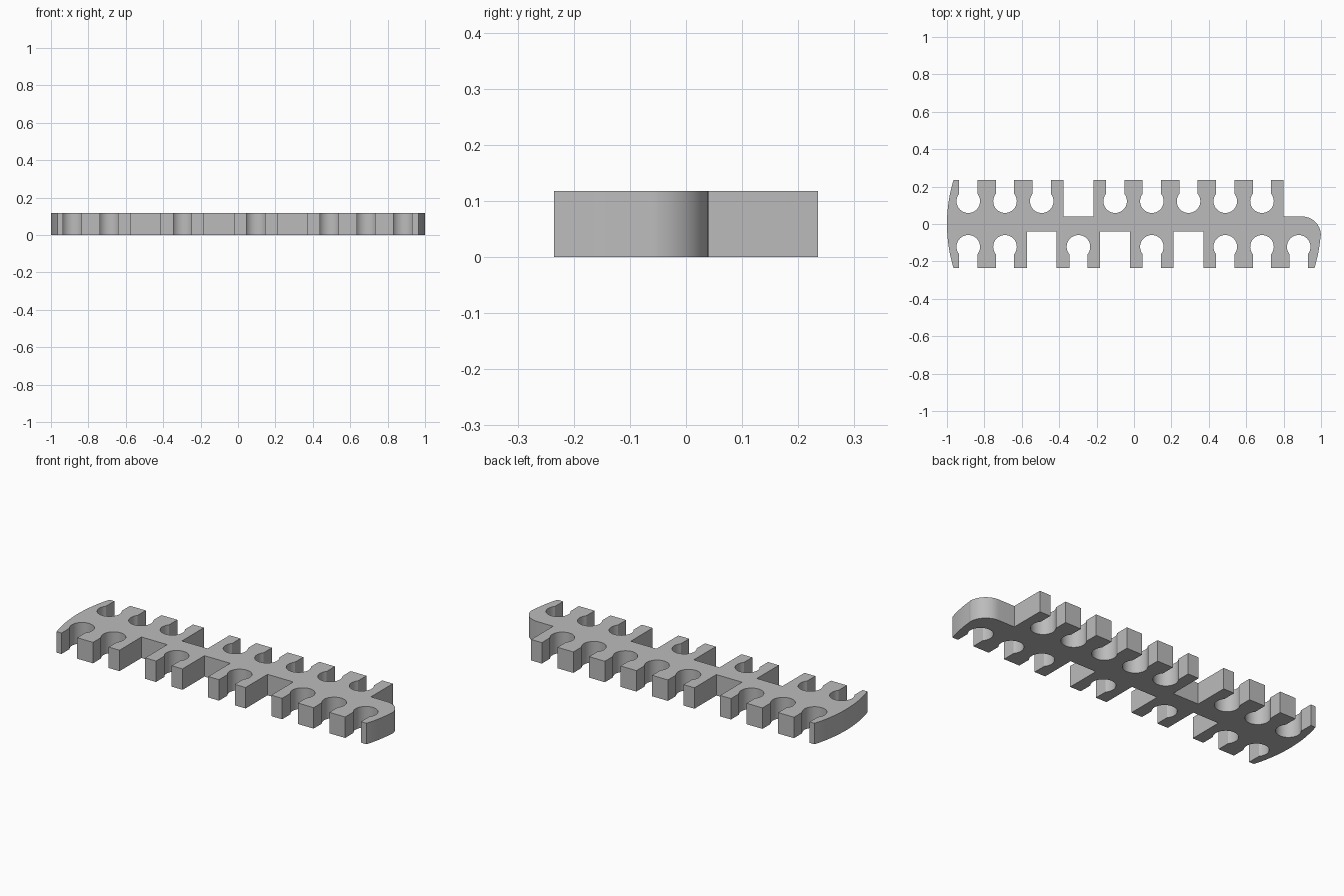
import bpy, bmesh, math

cube = bpy.data.objects.get("Cube")
if cube:
    bpy.data.objects.remove(cube, do_unlink=True)

HEIGHT, HALF_DEPTH = 0.118, 0.235
PITCH, FIRST = 0.1963, -0.886        # spacing of the slots along the bar
NECK, HOLE = 0.049, 0.063            # half width of the slot mouth, hole radius
HOLE_Y, WINDOW_Y, WINDOW = 0.122, 0.04, 0.08
SIDE_R = 0.806                       # radius of the bowed ends


def arc(cx, cy, r, start, end, steps):
    return [(cx + r * math.cos(start + (end - start) * i / steps),
             cy + r * math.sin(start + (end - start) * i / steps))
            for i in range(steps + 1)]


def keyhole(x):
    """Round cable hole with a narrower mouth, walked left to right."""
    a = math.acos(NECK / HOLE)
    return ([(x - NECK, HALF_DEPTH)]
            + arc(x, HOLE_Y, HOLE, math.pi - a, 2 * math.pi + a, 28)
            + [(x + NECK, HALF_DEPTH)])


def window(x):
    """Wide rectangular notch, walked left to right."""
    return [(x - WINDOW, HALF_DEPTH), (x - WINDOW, WINDOW_Y),
            (x + WINDOW, WINDOW_Y), (x + WINDOW, HALF_DEPTH)]


def edge(pattern):
    """K is a keyhole and W a window, one per pitch."""
    points = []
    for i, kind in enumerate(pattern):
        x = FIRST + i * PITCH
        points += keyhole(x) if kind == "K" else window(x)
    return points


# Outline, clockwise from the bowed left end
bow = math.asin(HALF_DEPTH / SIDE_R)
centre = SIDE_R - 1
outline = arc(centre, 0, SIDE_R, math.pi + bow, math.pi - bow, 20)
outline += edge("KKKWKKKKK")
# Cut-back corner with a rounded shoulder
outline += [(0.8, HALF_DEPTH), (0.8, WINDOW_Y)]
outline += arc(0.899, -0.06, 0.1, math.pi / 2, 0, 14)
outline += arc(-centre, 0, SIDE_R, -0.08, -bow, 14)
outline += [(x, -y) for x, y in reversed(edge("KKWKWKWKKK"))]

# Extrude the outline into the bar
bm = bmesh.new()
base = bm.faces.new([bm.verts.new((x, y, 0)) for x, y in outline])
result = bmesh.ops.extrude_face_region(bm, geom=[base], use_keep_orig=True)
bmesh.ops.translate(bm, vec=(0, 0, HEIGHT),
                    verts=[g for g in result["geom"] if isinstance(g, bmesh.types.BMVert)])
bmesh.ops.recalc_face_normals(bm, faces=bm.faces)
bmesh.ops.triangulate(bm, faces=[f for f in bm.faces if len(f.verts) > 4])
mesh = bpy.data.meshes.new("cable_comb")
bm.to_mesh(mesh)
bm.free()

comb = bpy.data.objects.new("cable_comb", mesh)
bpy.context.collection.objects.link(comb)

grey = bpy.data.materials.new("plain_grey")
grey.use_nodes = True
colour = (0.5, 0.5, 0.5, 1)
grey.diffuse_color = colour
grey.node_tree.nodes["Principled BSDF"].inputs["Base Color"].default_value = colour
mesh.materials.append(grey)

# Smooth walls, sharp rims
bpy.ops.object.select_all(action="DESELECT")
comb.select_set(True)
bpy.context.view_layer.objects.active = comb
bpy.ops.object.shade_smooth_by_angle(angle=math.radians(30))
